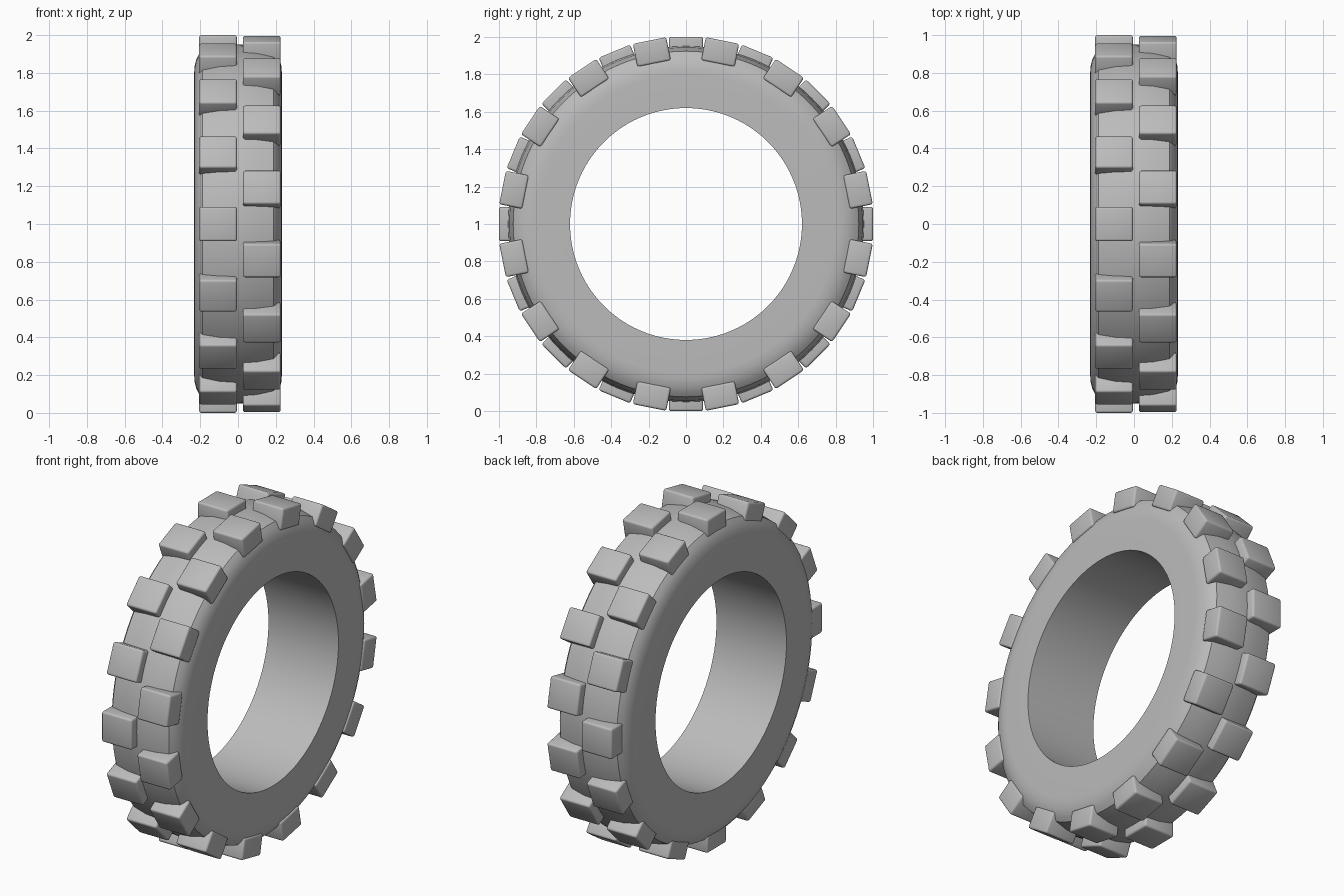
import bpy, bmesh
from math import pi, radians
from mathutils import Matrix, Vector

cube = bpy.data.objects.get("Cube")
if cube:
    bpy.data.objects.remove(cube, do_unlink=True)

grey = bpy.data.materials.new("rubber_grey")
grey.use_nodes = True
colour = (0.5, 0.5, 0.5, 1)
grey.diffuse_color = colour
grey.node_tree.nodes["Principled BSDF"].inputs["Base Color"].default_value = colour


def finish(bm, name, angle):
    bmesh.ops.recalc_face_normals(bm, faces=bm.faces)
    mesh = bpy.data.meshes.new(name)
    bm.to_mesh(mesh)
    bm.free()
    mesh.materials.append(grey)
    obj = bpy.data.objects.new(name, mesh)
    bpy.context.collection.objects.link(obj)
    bpy.ops.object.select_all(action="DESELECT")
    obj.select_set(True)
    bpy.context.view_layer.objects.active = obj
    bpy.ops.object.shade_smooth_by_angle(angle=radians(angle))
    return obj


CENTRE = Vector((0, 0, 1))

# Tyre body: half profile (x, radius) mirrored, then revolved about x
half = [(0.232, 0.62), (0.232, 0.8), (0.23, 0.835), (0.221, 0.87),
        (0.207, 0.9), (0.188, 0.924), (0.1, 0.944), (0.0, 0.951)]
profile = half + [(-x, r) for x, r in reversed(half[:-1])]
bm = bmesh.new()
verts = [bm.verts.new((x, 0, r + 1)) for x, r in profile]
edges = [bm.edges.new((a, b)) for a, b in zip(verts, verts[1:] + verts[:1])]
bmesh.ops.spin(bm, geom=verts + edges, cent=CENTRE, axis=(1, 0, 0),
               angle=2 * pi, steps=96, use_merge=True)
bmesh.ops.remove_doubles(bm, verts=bm.verts, dist=0.0001)
finish(bm, "tyre_body", 30)


# Tread rows: rounded blocks set around the crown, staggered by half a step
def tread_row(name, x, offset, count=16):
    bm = bmesh.new()
    for i in range(count):
        turn = Matrix.Rotation(2 * pi * (i + offset) / count, 4, "X")
        size = Matrix.Diagonal((0.2, 0.182, 0.125, 1))
        place = Matrix.Translation(CENTRE) @ turn @ Matrix.Translation((x, 0, 0.9375))
        bmesh.ops.create_cube(bm, size=1, matrix=place @ size)
    bmesh.ops.bevel(bm, geom=bm.edges[:], offset=0.012, segments=3,
                    profile=0.5, affect="EDGES")
    finish(bm, name, 40)


tread_row("right_tread_blocks", -0.106, 0)
tread_row("left_tread_blocks", 0.126, 0.5)
